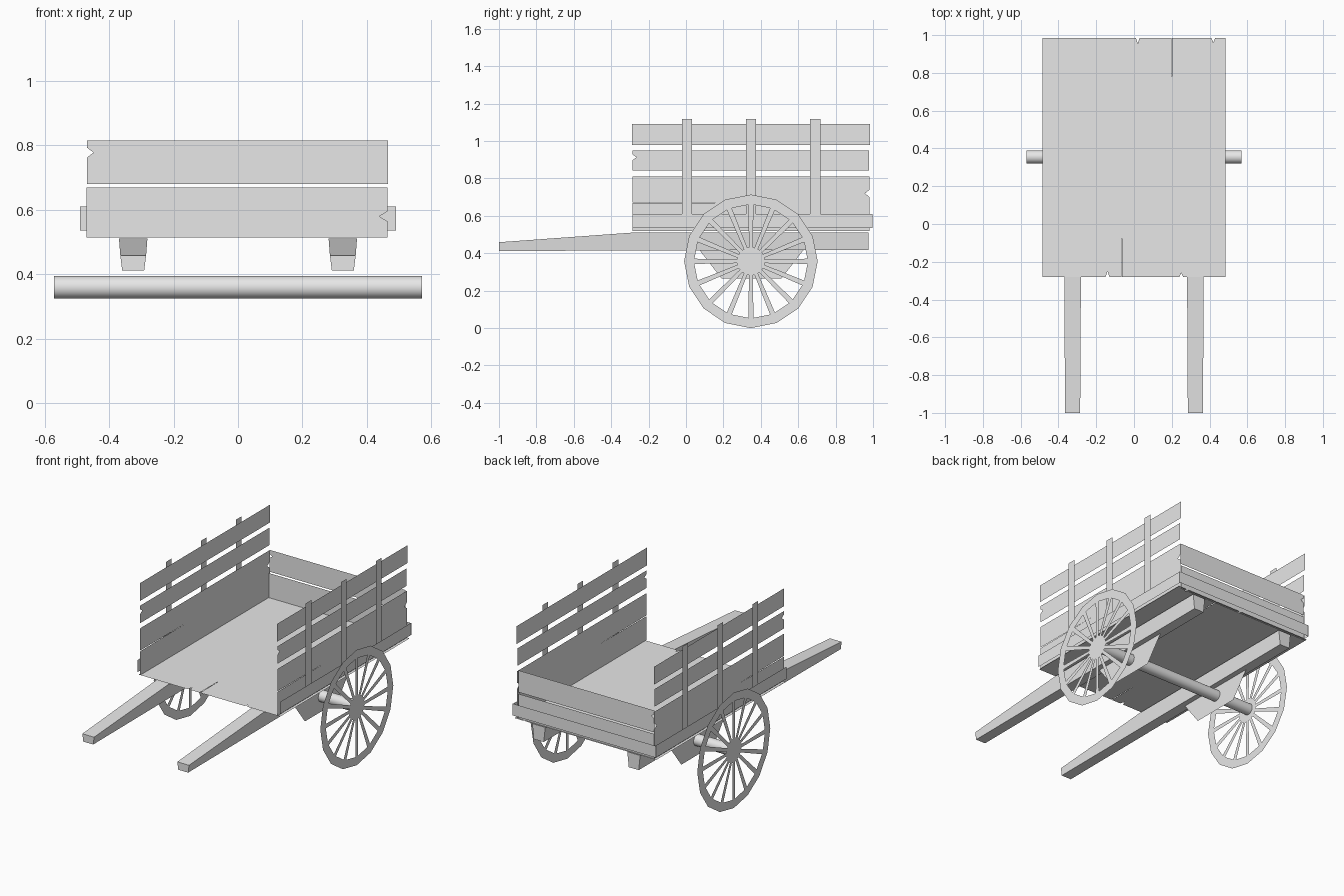
import bpy
from math import sin, cos, tan, pi

cube = bpy.data.objects.get("Cube")
if cube:
    bpy.data.objects.remove(cube)

wood = bpy.data.materials.new("grey wood")
wood.use_nodes = True
grey = (0.8, 0.8, 0.8, 1)
wood.diffuse_color = grey
wood.node_tree.nodes["Principled BSDF"].inputs["Base Color"].default_value = grey


def make(name, verts, faces):
    mesh = bpy.data.meshes.new(name)
    mesh.from_pydata(verts, [], faces)
    mesh.materials.append(wood)
    obj = bpy.data.objects.new(name, mesh)
    bpy.context.collection.objects.link(obj)
    return obj


def sheet(name, axis, offset, polygons):
    """Flat sheet of 2D polygons, standing across the given axis, facing outward."""
    verts, faces = [], []
    for poly in polygons:
        flip = (axis == "x" and offset < 0) or axis == "y"
        start = len(verts)
        for a, b in (reversed(poly) if flip else poly):
            verts.append({"x": (offset, a, b), "y": (a, offset, b), "z": (a, b, offset)}[axis])
        faces.append(range(start, len(verts)))
    return make(name, verts, faces)


def board(a0, a1, b0, b1, **notches):
    """Rectangle outline; each notch is (position, depth, width) on a named edge."""
    pts = []
    corners = [(a0, b0), (a1, b0), (a1, b1), (a0, b1)]
    inward = {"low": (0, 1), "end": (-1, 0), "high": (0, -1), "start": (1, 0)}
    for (edge, (nx, ny)), (cx, cy) in zip(inward.items(), corners):
        pts.append((cx, cy))
        dx, dy = ny, -nx
        cuts = notches.get(edge, [])
        for pos, depth, width in sorted(cuts, reverse=(dx + dy < 0)):
            px, py = (pos, cy) if dx else (cx, pos)
            h = width / 2
            pts += [(px - dx * h, py - dy * h), (px + nx * depth, py + ny * depth),
                    (px + dx * h, py + dy * h)]
    return pts


# Cart bed with split and chipped plank ends
sheet("bed", "z", 0.518, [board(-0.485, 0.485, -0.28, 0.985,
      low=[(-0.14, 0.03, 0.02), (-0.065, 0.22, 0.004), (0.25, 0.02, 0.02)],
      high=[(0.02, 0.03, 0.02), (0.2, 0.22, 0.004), (0.42, 0.025, 0.02)])])

# Tail boards and cross rail
sheet("lower_tail_board", "y", 0.975,
      [board(-0.47, 0.463, 0.515, 0.67, end=[(0.58, 0.025, 0.03)])])
sheet("upper_tail_board", "y", 0.975,
      [board(-0.468, 0.465, 0.68, 0.815, start=[(0.778, 0.02, 0.03)])])
sheet("tail_rail", "y", 0.995, [board(-0.49, 0.49, 0.537, 0.61)])

# Axle
bpy.ops.mesh.primitive_cylinder_add(vertices=24, radius=0.035, depth=1.14,
                                    location=(0, 0.355, 0.36), rotation=(0, pi / 2, 0))
axle = bpy.context.object
axle.name = "axle"
axle.data.materials.append(wood)
bpy.ops.object.shade_smooth_by_angle()


def wheel_polygons(cy, cz, count=16, outer=0.357, inner=0.305, hub=0.075):
    step = 2 * pi / count

    def at(angle, r, side=0.0):
        return (cy + r * cos(angle) - side * sin(angle),
                cz + r * sin(angle) + side * cos(angle))
    polys = [[at((i + 0.5) * step, hub) for i in range(count)]]
    near = hub * cos(step / 2)
    w0, w1 = 0.010, 0.014
    for i in range(count):
        a, b = i * step, (i + 1) * step
        polys.append([at(a, inner), at(a, outer), at(b, outer), at(b, inner)])
        shoulder = inner - w1 * tan(step / 2)
        polys.append([at(a, near, -w0), at(a, shoulder, -w1), at(a, inner),
                      at(a, shoulder, w1), at(a, near, w0)])
    return polys


# Parts that repeat on both sides
for side, s in (("left", 1), ("right", -1)):
    sheet(side + "_lower_side_board", "x", s * 0.47,
          [board(-0.285, 0.982, 0.52, 0.81,
                 start=[(0.67, 0.46, 0.005)], end=[(0.72, 0.025, 0.04)])])
    sheet(side + "_middle_side_board", "x", s * 0.47,
          [board(-0.285, 0.978, 0.842, 0.95, start=[(0.913, 0.02, 0.03)])])
    sheet(side + "_top_side_board", "x", s * 0.47, [board(-0.288, 0.985, 0.98, 1.09)])
    sheet(side + "_side_rail", "x", s * 0.487, [board(-0.285, 0.996, 0.535, 0.61)])
    for n in range(3):
        y = 0.005 + n * 0.343
        sheet(f"{side}_stake_{n + 1}", "x", s * 0.479,
              [board(y - 0.027, y + 0.027, 0.6, 1.117)])

    # Axle bracket and spoked wheel
    sheet(side + "_axle_bracket", "x", s * 0.325,
          [[(0.19, 0.265), (0.51, 0.265), (0.63, 0.42), (0.07, 0.42)]])
    sheet(side + "_wheel", "x", s * 0.57, wheel_polygons(0.347, 0.357))

    # Tapered shaft: (y, bottom, top, half width at top)
    verts = []
    for y, low, high, half in ((-1, 0.412, 0.459, 0.04), (-0.28, 0.415, 0.511, 0.044),
                               (0.975, 0.418, 0.511, 0.044)):
        c = s * 0.325
        verts += [(c - 0.034, y, low), (c + 0.034, y, low),
                  (c + half, y, high), (c - half, y, high)]
    faces = [(0, 1, 2, 3), (11, 10, 9, 8)]
    for r in (0, 4):
        for k in range(4):
            m = (k + 1) % 4
            faces.append((r + k, r + k + 4, r + m + 4, r + m))
    make(side + "_shaft", verts, faces)
